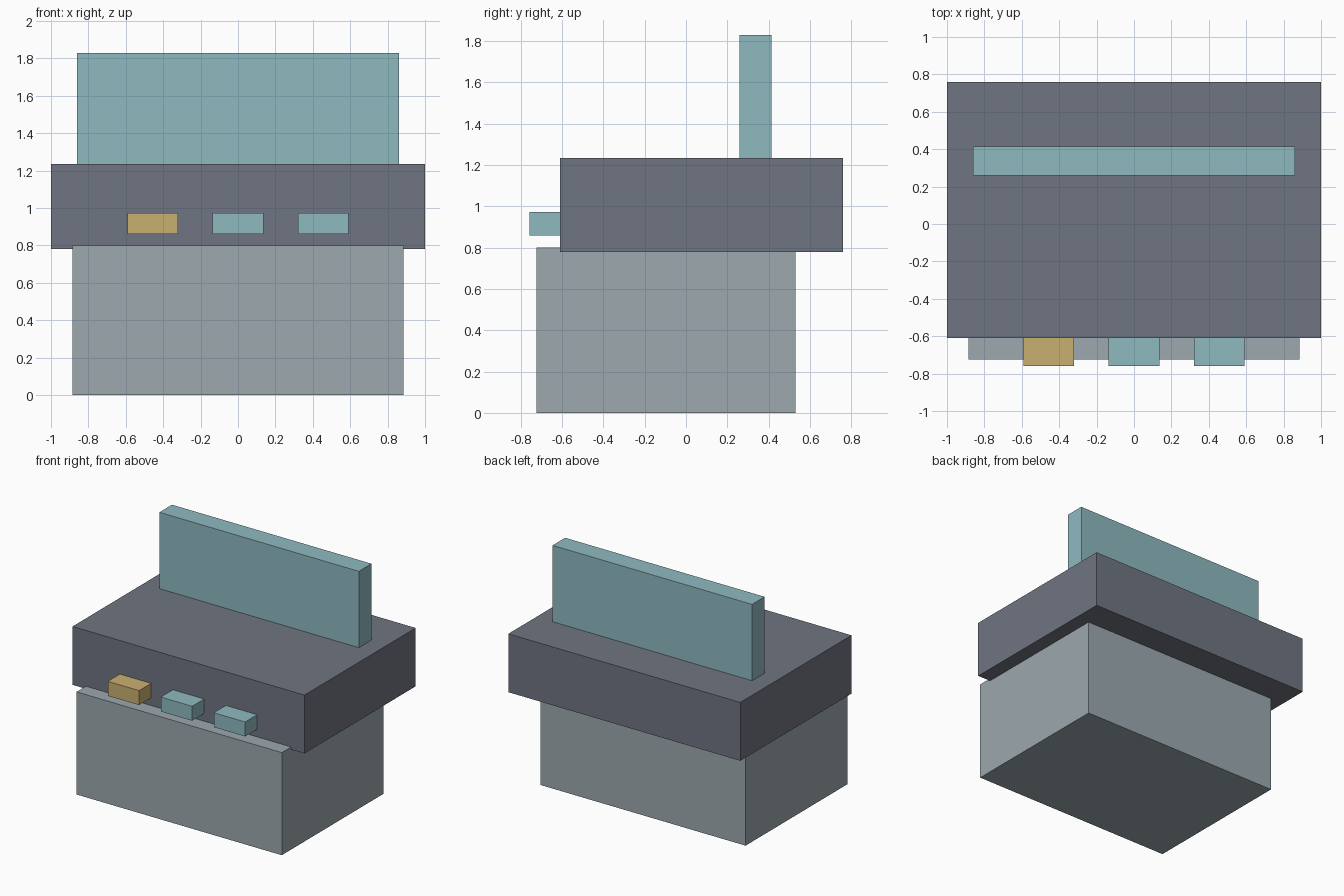
import bpy

if "Cube" in bpy.data.objects:
    bpy.data.objects.remove(bpy.data.objects["Cube"])


def material(name, rgb):
    m = bpy.data.materials.new(name)
    m.diffuse_color = (*rgb, 1.0)
    m.use_nodes = True
    m.node_tree.nodes["Principled BSDF"].inputs["Base Color"].default_value = m.diffuse_color
    return m


def box(name, x, y, z, mat):
    """Box spanning the (min, max) ranges on each axis."""
    spans = (x, y, z)
    bpy.ops.mesh.primitive_cube_add(size=1, location=[(a + b) / 2 for a, b in spans])
    ob = bpy.context.object
    ob.name = name
    ob.scale = [b - a for a, b in spans]
    bpy.ops.object.transform_apply(location=False, rotation=False, scale=True)
    ob.data.materials.append(mat)
    return ob


grey = material("light grey", (0.333, 0.395, 0.425))
slate = material("dark slate", (0.159, 0.178, 0.219))
teal = material("pale teal", (0.275, 0.487, 0.527))
gold = material("muted gold", (0.584, 0.434, 0.162))

# Base cabinet and the wider counter block resting on it
box("base", (-0.885, 0.885), (-0.725, 0.53), (0, 0.80), grey)
box("counter", (-1, 1), (-0.61, 0.76), (0.78, 1.235), slate)

# Upright panel on top
box("back_panel", (-0.86, 0.86), (0.26, 0.415), (1.235, 1.83), teal)

# Row of three front buttons, the left one gold
for i, mat in enumerate((gold, teal, teal)):
    cx = (i - 1) * 0.457
    box(f"button_{i + 1}", (cx - 0.135, cx + 0.135), (-0.758, -0.61), (0.86, 0.973), mat)
